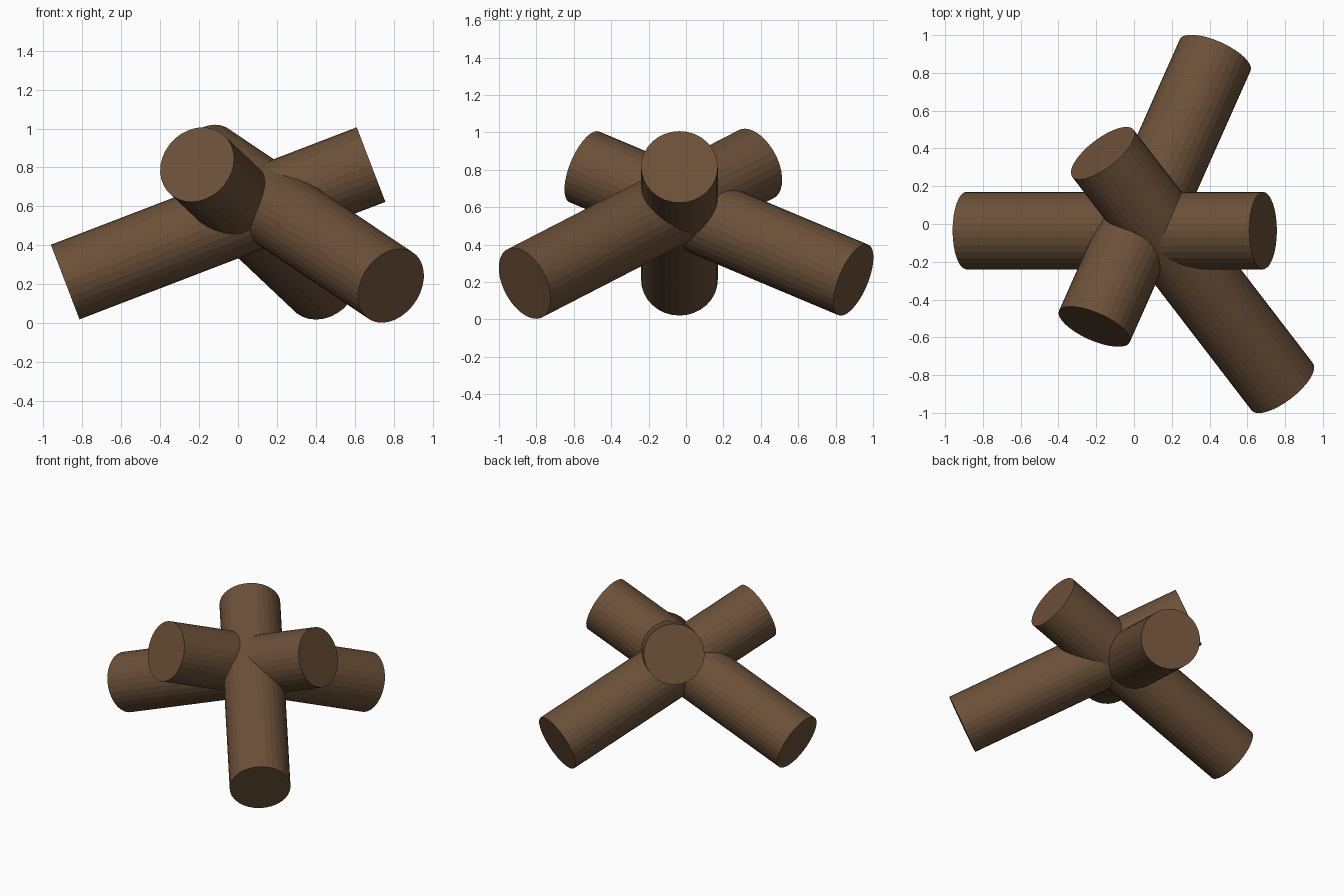
import bpy
from mathutils import Vector

if "Cube" in bpy.data.objects:
    bpy.data.objects.remove(bpy.data.objects["Cube"])

R = 0.205
wood = bpy.data.materials.new("brown_wood")
wood.diffuse_color = (0.147, 0.08, 0.04, 1)
wood.use_nodes = True
wood.node_tree.nodes["Principled BSDF"].inputs["Base Color"].default_value = wood.diffuse_color


def log(name, low, high):
    """Flat-sided log running between two end-cap centres."""
    a, b = Vector(low), Vector(high)
    axis = b - a
    bpy.ops.mesh.primitive_cylinder_add(vertices=32, radius=R, depth=axis.length,
                                        location=(a + b) / 2)
    ob = bpy.context.object
    ob.name = name
    ob.rotation_euler = axis.to_track_quat('Z', 'Y').to_euler()
    ob.data.materials.append(wood)


# Three crossed logs, each leaning on the others
log("log_side", (-0.887, -0.035, 0.212), (0.683, -0.035, 0.815))
log("log_back", (0.43, 0.895, 0.211), (-0.21, -0.543, 0.815))
log("log_front", (0.785, -0.862, 0.193), (-0.165, 0.375, 0.83))
